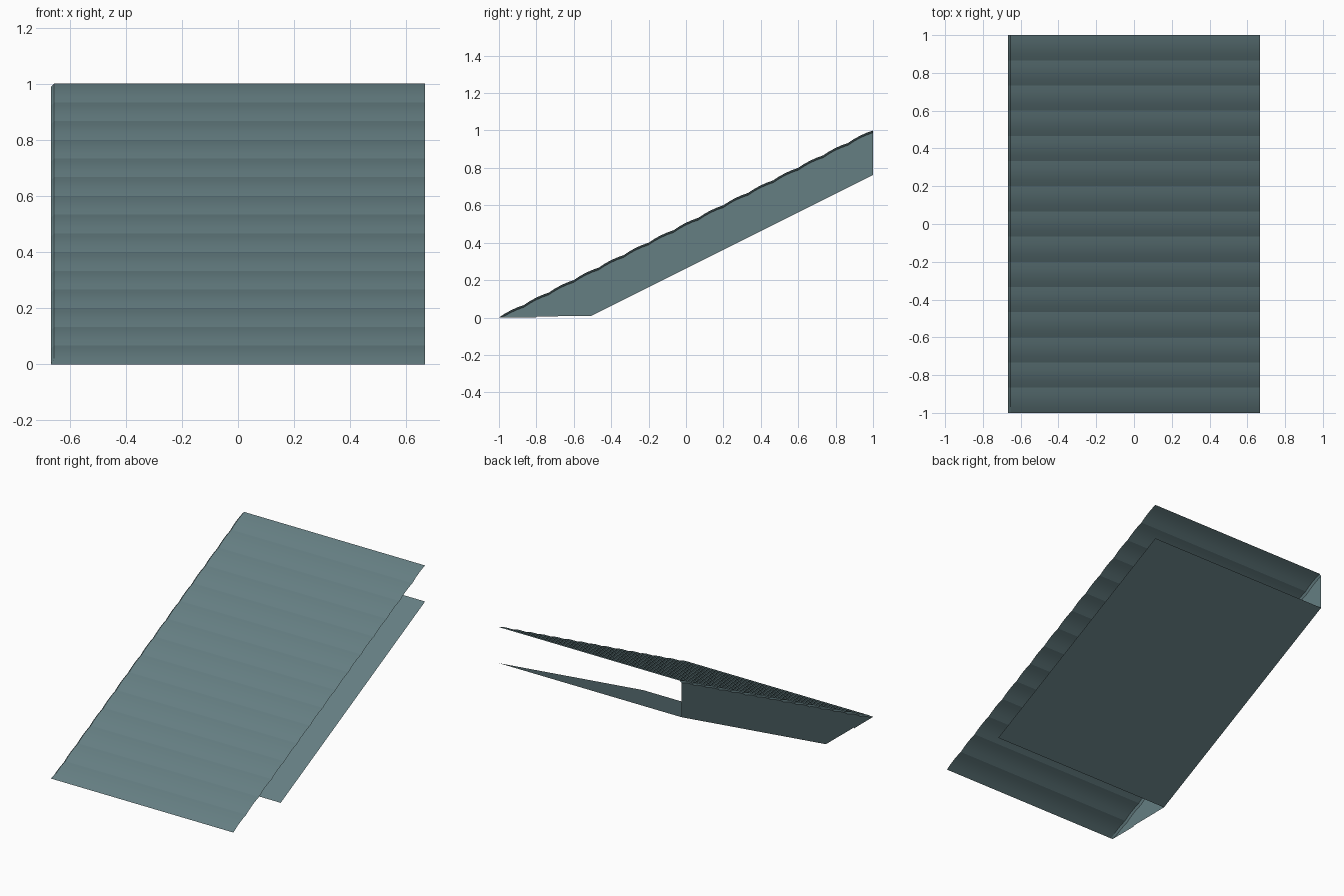
import bpy, bmesh, math

if "Cube" in bpy.data.objects:
    bpy.data.objects.remove(bpy.data.objects["Cube"])

paint = bpy.data.materials.new("slate_teal")
paint.diffuse_color = (0.13, 0.21, 0.225, 1)
paint.use_nodes = True
paint.node_tree.nodes["Principled BSDF"].inputs["Base Color"].default_value = paint.diffuse_color

N, SEG = 15, 4            # courses of cladding, facets per course
X0, X1 = -0.667, 0.667    # left wall plane, right open edge
BEVEL = 0.012             # softened corner between cladding and wall
BULGE = 0.006
HYP = math.sqrt(5)


def profile(i, drop=0.0):
    """Gently rounded (y, z) section of one cladding course on the slope."""
    pts = []
    for k in range(SEG + 1):
        t = (i + k / SEG) / N
        u = 2 * k / SEG - 1
        b = BULGE * (1 - u * u)
        y = -1 + 2 * t - b / HYP
        z = t + 2 * b / HYP - drop
        pts.append((min(1, max(-1, y)), min(1, max(0, z))))
    return pts


def make(name, build):
    bm = bmesh.new()
    build(bm)
    bmesh.ops.remove_doubles(bm, verts=bm.verts, dist=1e-5)
    mesh = bpy.data.meshes.new(name)
    bm.to_mesh(mesh)
    bm.free()
    mesh.materials.append(paint)
    ob = bpy.data.objects.new(name, mesh)
    bpy.context.collection.objects.link(ob)
    return ob


def strip(bm, a, b):
    """Smooth quads between two equally long rows of points."""
    va, vb = [bm.verts.new(p) for p in a], [bm.verts.new(p) for p in b]
    for k in range(len(a) - 1):
        if (va[k].co - vb[k].co).length > 1e-5:
            f = bm.faces.new((va[k], vb[k], vb[k + 1], va[k + 1]))
            f.smooth = True


# Sloped cladding: fifteen overlapping courses with a bevelled left end
def cladding(bm):
    for i in range(N):
        top, low = profile(i), profile(i, BEVEL)
        inner = [(X0 + BEVEL, y, z) for y, z in top]
        strip(bm, inner, [(X1, y, z) for y, z in top])
        strip(bm, [(X0, y, z) for y, z in low], inner)


clad = make("sloped_cladding", cladding)
# Crisp grooves between courses and along the bevel
bm = bmesh.new()
bm.from_mesh(clad.data)
for e in bm.edges:
    a, b = (v.co for v in e.verts)
    along_x = abs(a.y - b.y) < 1e-5
    groove = abs(((a.y + 1) / 2 * N) - round((a.y + 1) / 2 * N)) < 1e-3
    e.smooth = not ((along_x and groove) or not along_x)
bm.to_mesh(clad.data)
bm.free()


# Left side wall, its top edge following the cladding
def wall(bm):
    edge = []
    for i in range(N):
        edge += profile(i, BEVEL)[:-1]
    edge.append((1, 1 - BEVEL))
    outline = edge + [(1, 0.762), (-0.507, 0.008), (-0.8, 0.006), (-0.801, 0)]
    bm.faces.new([bm.verts.new((X0, y, z)) for y, z in reversed(outline)])


make("left_wall", wall)


# Flat sheet closing the underside
def underside(bm):
    bm.faces.new([bm.verts.new(p) for p in (
        (X0, -0.507, 0.008), (X0, 1, 0.762), (X1, 1, 0.762), (X1, -0.507, 0.008))])


make("underside_sheet", underside)
